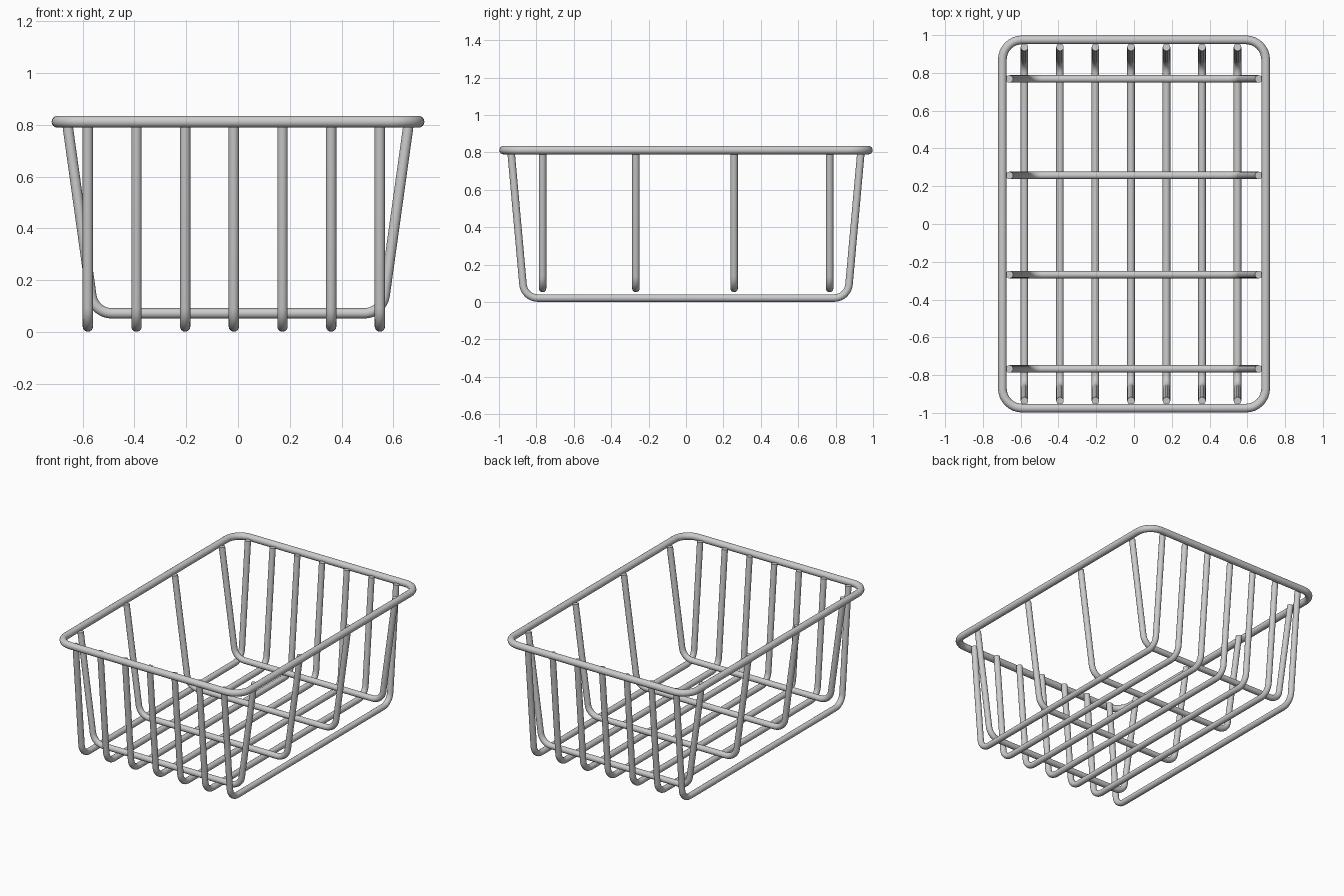
import bpy
import math
from mathutils import Vector

if "Cube" in bpy.data.objects:
    bpy.data.objects.remove(bpy.data.objects["Cube"])

BEND_STEPS = 8


def fillet(points, radius, closed):
    """Round the corners of a polyline with circular arcs."""
    pts = [Vector(p) for p in points]
    n = len(pts)
    out = []
    for i, p in enumerate(pts):
        if not closed and i in (0, n - 1):
            out.append(p)
            continue
        a = (pts[i - 1] - p).normalized()
        b = (pts[(i + 1) % n] - p).normalized()
        half = a.angle(b) / 2
        centre = p + (a + b).normalized() * radius / math.sin(half)
        reach = radius / math.tan(half)
        start, end = p + a * reach - centre, p + b * reach - centre
        axis = start.cross(end)
        turn = start.angle(end)
        for k in range(BEND_STEPS + 1):
            t = k / BEND_STEPS
            arc = (start * math.sin((1 - t) * turn) + end * math.sin(t * turn)) / math.sin(turn)
            out.append(centre + arc)
    return out


def wire(name, points, thickness, bend, closed=False):
    """Round rod swept along a filleted path, converted to a mesh."""
    path = fillet(points, bend, closed)
    curve = bpy.data.curves.new(name, 'CURVE')
    curve.dimensions = '3D'
    curve.bevel_depth = thickness
    curve.bevel_resolution = 6
    curve.use_fill_caps = True
    spline = curve.splines.new('POLY')
    spline.points.add(len(path) - 1)
    for sp, p in zip(spline.points, path):
        sp.co = (*p, 1)
    spline.use_cyclic_u = closed
    obj = bpy.data.objects.new(name, curve)
    bpy.context.collection.objects.link(obj)
    bpy.ops.object.select_all(action='DESELECT')
    obj.select_set(True)
    bpy.context.view_layer.objects.active = obj
    bpy.ops.object.convert(target='MESH')
    bpy.ops.object.shade_smooth_by_angle(angle=math.radians(40))


# Top rim: rounded rectangle loop
RX, RY, RZ = 0.697, 0.975, 0.812
wire("top_rim", [(-RX, -RY, RZ), (RX, -RY, RZ), (RX, RY, RZ), (-RX, RY, RZ)],
     0.023, 0.105, closed=True)

# Lengthwise U-shaped wires, forming the floor and the front and back walls
for i in range(7):
    x = -0.58 + i * 0.188
    wire(f"long_wire_{i + 1}",
         [(x, -0.936, 0.81), (x, -0.865, 0.021), (x, 0.865, 0.021), (x, 0.936, 0.81)],
         0.02, 0.08)

# Crosswise U-shaped wires, resting on the floor and forming the side walls
for i, y in enumerate((-0.767, -0.268, 0.257, 0.768)):
    wire(f"cross_wire_{i + 1}",
         [(-0.66, y, 0.81), (-0.557, y, 0.072), (0.557, y, 0.072), (0.66, y, 0.81)],
         0.02, 0.08)
